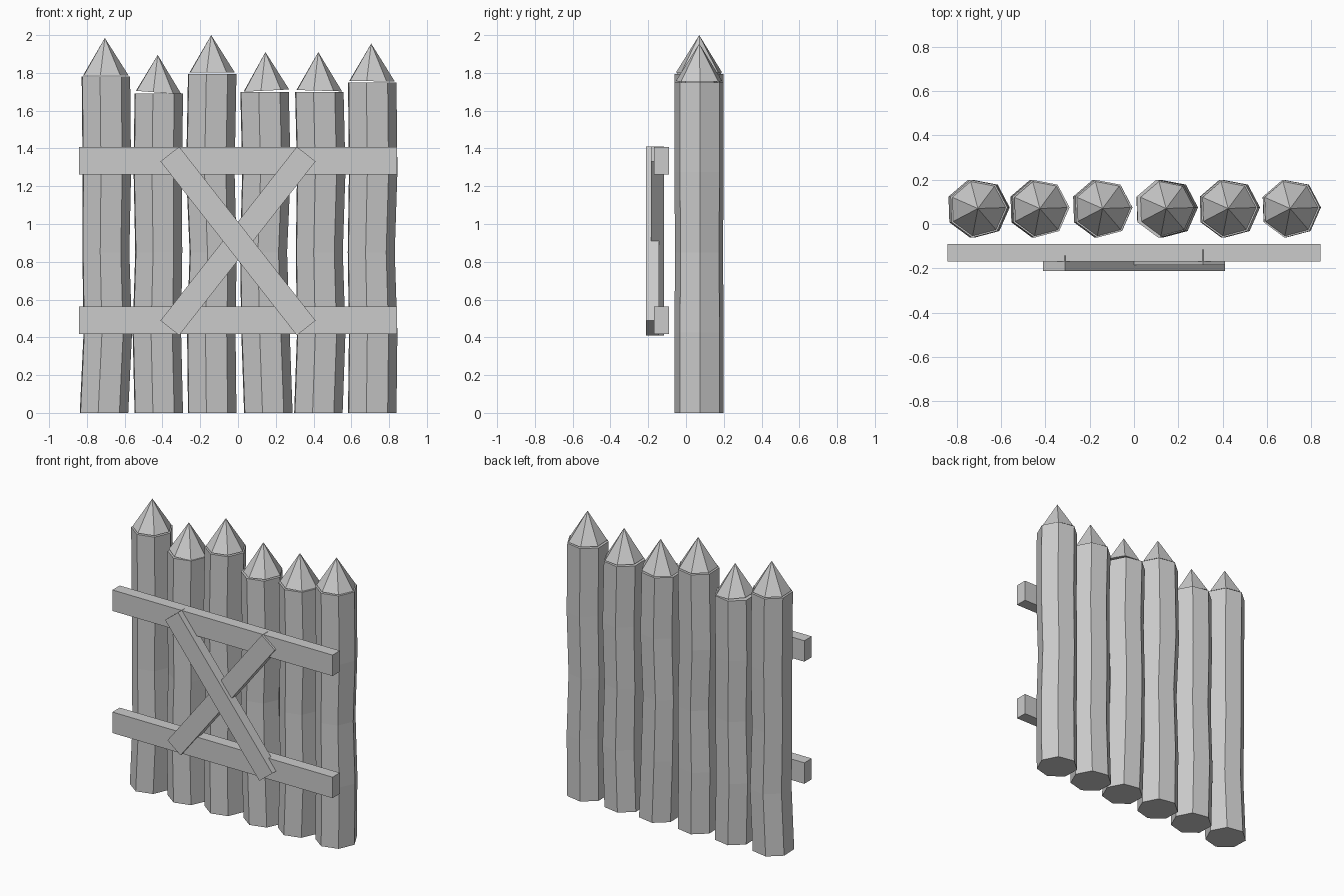
import bpy, bmesh
from math import sin, cos, radians, tau
from mathutils import Vector, Matrix

cube = bpy.data.objects.get("Cube")
if cube:
    bpy.data.objects.remove(cube, do_unlink=True)

wood = bpy.data.materials.new("grey_wood")
GREY = (0.6, 0.6, 0.6, 1)
wood.diffuse_color = GREY
wood.use_nodes = True
for node in wood.node_tree.nodes:
    if node.type == 'BSDF_PRINCIPLED':
        node.inputs["Base Color"].default_value = GREY

SIDES = 7
DEPTH = 0.07  # y of the post axis


def finish(name, bm):
    bmesh.ops.recalc_face_normals(bm, faces=bm.faces)
    mesh = bpy.data.meshes.new(name)
    bm.to_mesh(mesh)
    bm.free()
    mesh.materials.append(wood)
    obj = bpy.data.objects.new(name, mesh)
    bpy.context.collection.objects.link(obj)
    return obj


def ring(bm, x, z, radius, tilt=0):
    """Seven-sided ring of vertices, optionally sloping along x."""
    verts = []
    for i in range(SIDES):
        a = radians(2) + tau * i / SIDES
        dx = radius * cos(a)
        verts.append(bm.verts.new((x + dx, DEPTH + radius * sin(a), z + tilt * dx)))
    return verts


def post(name, x, top, sway):
    """Uneven log: stacked rings shifted sideways."""
    bm = bmesh.new()
    rings = []
    for i, dx in enumerate(sway):
        z = top if i == len(sway) - 1 else 0.425 * i
        radius = 0.13 if i == 2 else 0.134
        rings.append(ring(bm, x + dx, z, radius))
    for low, high in zip(rings, rings[1:]):
        for i in range(SIDES):
            j = (i + 1) % SIDES
            bm.faces.new((low[i], low[j], high[j], high[i]))
    bm.faces.new(rings[0])
    bm.faces.new(rings[-1])
    finish(name, bm)


def point(name, x, base, apex, tilt):
    """Separate pointed cap, slightly tilted on its log."""
    bm = bmesh.new()
    rim = ring(bm, x, base, 0.126, tilt)
    tip = bm.verts.new((x, DEPTH, apex))
    for i in range(SIDES):
        bm.faces.new((rim[i], rim[(i + 1) % SIDES], tip))
    bm.faces.new(rim)
    finish(name, bm)


def plank(name, size, centre, angle=0):
    bm = bmesh.new()
    bmesh.ops.create_cube(bm, size=1)
    m = (Matrix.Translation(Vector(centre)) @ Matrix.Rotation(radians(angle), 4, 'Y')
         @ Matrix.Diagonal((*size, 1)))
    bmesh.ops.transform(bm, matrix=m, verts=bm.verts)
    finish(name, bm)


# Posts: x, log top, tip height, cap tilt, sideways sway from bottom to top
posts = [
    (-0.705, 1.78, 1.985, 0.00, (-0.01, 0.01, 0, 0.005, 0)),
    (-0.425, 1.69, 1.895, -0.08, (0, -0.01, 0, -0.005, 0)),
    (-0.142, 1.795, 2.0, 0.00, (0, -0.005, 0.005, -0.01, 0)),
    (0.145, 1.70, 1.91, 0.05, (0.01, -0.005, -0.015, 0, -0.01)),
    (0.425, 1.70, 1.91, -0.03, (-0.005, 0.01, 0, 0.01, 0)),
    (0.705, 1.75, 1.955, -0.02, (0, 0.005, -0.005, 0.005, 0)),
]
for n, (x, top, tip, tilt, sway) in enumerate(posts, 1):
    post(f"post_{n}", x, top, sway)
    point(f"post_point_{n}", x, top + 0.006, tip, tilt)

# Horizontal rails
for name, z in (("lower_rail", 0.49), ("upper_rail", 1.335)):
    plank(name, (1.686, 0.08, 0.145), (0, -0.13, z))

# Crossed braces, one lying over the other
plank("front_brace", (1.17, 0.069, 0.126), (0, -0.177, 0.91), 51.9)
plank("rear_brace", (1.17, 0.069, 0.126), (0, -0.15, 0.91), -51.9)
